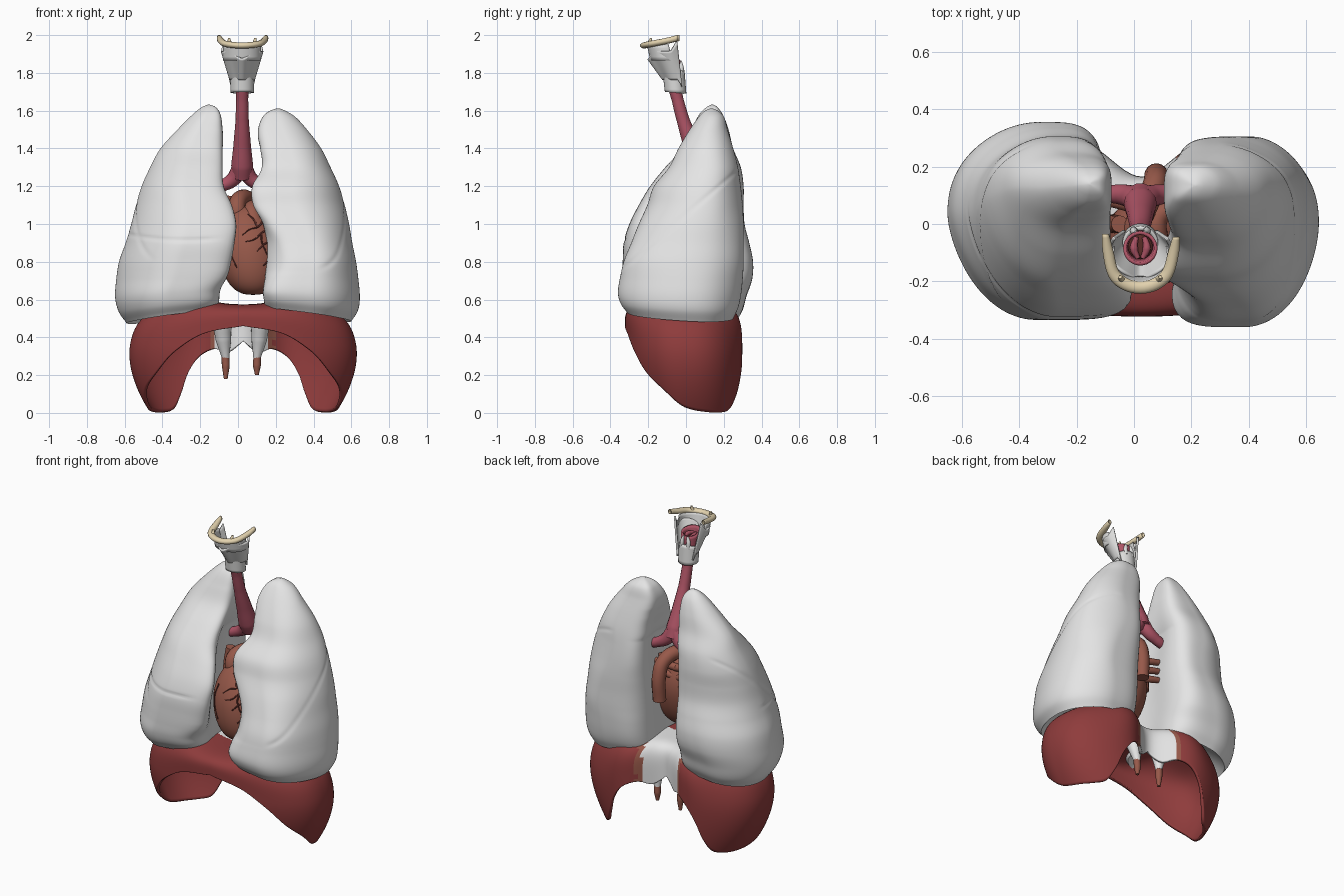
import bpy, bmesh, math
from math import sin, cos, pi, exp, radians

if "Cube" in bpy.data.objects:
    bpy.data.objects.remove(bpy.data.objects["Cube"])

def mat(name, r, g, b):
    m = bpy.data.materials.new(name)
    m.diffuse_color = (r, g, b, 1)
    m.use_nodes = True
    m.node_tree.nodes["Principled BSDF"].inputs["Base Color"].default_value = m.diffuse_color
    return m

LUNG = mat("pale_grey", .78, .78, .78)
CART = mat("cartilage_grey", .72, .72, .71)
RED = mat("muscle_red", .275, .045, .045)
BROWN = mat("heart_brown", .31, .10, .068)
PINK = mat("windpipe_pink", .42, .088, .13)
BONE = mat("bone_cream", .76, .64, .42)
DARK = mat("dark_vessel", .10, .025, .02)

def interp(keys, t):
    """Smooth (Hermite) interpolation of rows (t, a, b, ...)."""
    n = len(keys)
    t = min(max(t, keys[0][0]), keys[-1][0])
    i = max(j for j in range(n - 1) if keys[j][0] <= t)
    k0, k1, k2, k3 = (keys[min(max(j, 0), n - 1)] for j in (i - 1, i, i + 1, i + 2))
    h = k2[0] - k1[0]
    s = (t - k1[0]) / h
    out = []
    for c in range(1, len(k1)):
        m1 = (k2[c] - k0[c]) / (k2[0] - k0[0]) * h
        m2 = (k3[c] - k1[c]) / (k3[0] - k1[0]) * h
        out.append((2*s**3 - 3*s*s + 1) * k1[c] + (s**3 - 2*s*s + s) * m1
                   + (3*s*s - 2*s**3) * k2[c] + (s**3 - s*s) * m2)
    return out

def clamp(t):
    return min(max(t, 0), 1)

def squircle(a, n):
    r = (abs(cos(a))**n + abs(sin(a))**n) ** (-1 / n)
    return r * cos(a), r * sin(a)

def finish(name, me, mats, angle=50):
    ob = bpy.data.objects.new(name, me)
    bpy.context.collection.objects.link(ob)
    if not me.materials:
        for m in mats:
            me.materials.append(m)
    bpy.ops.object.select_all(action='DESELECT')
    ob.select_set(True)
    bpy.context.view_layer.objects.active = ob
    bpy.ops.object.shade_smooth_by_angle(angle=radians(angle))
    return ob

def surface(name, fn, us, vs, mats, wrap=True, cap=False, thick=0, rule=None):
    """Mesh sheet from fn(u, v); optional end cap, thickness and colour rule."""
    bm = bmesh.new()
    rows = [[bm.verts.new(fn(u, v)) for u in us] for v in vs]
    n = len(us)
    for r0, r1 in zip(rows, rows[1:]):
        for i in range(n if wrap else n - 1):
            bm.faces.new((r0[i], r0[(i+1) % n], r1[(i+1) % n], r1[i]))
    if cap:
        bm.faces.new(rows[-1])
    bmesh.ops.remove_doubles(bm, verts=bm.verts, dist=1e-5)
    bmesh.ops.recalc_face_normals(bm, faces=bm.faces)
    if rule:
        for f in bm.faces:
            f.material_index = rule(f.calc_center_median())
    me = bpy.data.meshes.new(name)
    bm.to_mesh(me)
    bm.free()
    ob = finish(name, me, mats)
    if thick:
        s = ob.modifiers.new("thickness", 'SOLIDIFY')
        s.thickness, s.offset = thick, 0
    return ob

def tube(name, pts, m):
    """Smooth round tube through points (x, y, z, radius)."""
    cu = bpy.data.curves.new(name, 'CURVE')
    cu.dimensions, cu.bevel_depth, cu.bevel_resolution = '3D', 1, 5
    cu.resolution_u, cu.use_fill_caps = 10, True
    sp = cu.splines.new('BEZIER')
    sp.bezier_points.add(len(pts) - 1)
    for bp, p in zip(sp.bezier_points, pts):
        bp.co, bp.radius = p[:3], p[3]
        bp.handle_left_type = bp.handle_right_type = 'AUTO'
    tmp = bpy.data.objects.new(name + "_path", cu)
    bpy.context.collection.objects.link(tmp)
    me = bpy.data.meshes.new_from_object(tmp.evaluated_get(bpy.context.evaluated_depsgraph_get()))
    bpy.data.objects.remove(tmp)
    me.materials.clear()
    return finish(name, me, [m])

def ring(n):
    return [2 * pi * i / n for i in range(n)]

def span(a, b, n):
    return [a + (b - a) * i / n for i in range(n + 1)]

# Lungs: rows of (z, medial x, lateral x, front y, back y)
RIGHT = [(.46, -.12, -.59, -.27, .27), (.52, -.10, -.63, -.31, .30), (.60, -.085, -.65, -.33, .32),
         (.70, -.03, -.645, -.335, .35), (.80, .0, -.63, -.335, .355), (.90, .02, -.595, -.33, .335),
         (1.0, .03, -.565, -.30, .31), (1.1, .0, -.54, -.25, .305), (1.2, -.055, -.51, -.19, .305),
         (1.3, -.07, -.465, -.11, .29), (1.4, -.08, -.41, -.02, .25), (1.5, -.085, -.32, .03, .225),
         (1.58, -.095, -.24, .07, .195), (1.62, -.12, -.19, .11, .165), (1.632, -.15, -.16, .135, .145)]
LEFT = [(.47, .15, .60, -.31, .25), (.53, .13, .635, -.345, .275), (.60, .12, .645, -.36, .29),
        (.70, .145, .638, -.35, .30), (.80, .185, .625, -.33, .305), (.90, .175, .605, -.29, .305),
        (1.0, .12, .588, -.25, .305), (1.1, .05, .565, -.205, .30), (1.2, .045, .535, -.17, .29),
        (1.3, .115, .49, -.09, .275), (1.4, .115, .44, -.04, .25), (1.5, .11, .365, .02, .22),
        (1.57, .135, .30, .07, .20), (1.6, .17, .25, .10, .17), (1.612, .205, .22, .13, .14)]

def lung(name, keys, side):
    z0, z1 = keys[0][0], keys[-1][0]
    inner = -.1 if side < 0 else .14

    def fn(a, v):
        z = z0 + (z1 - z0) * max(v, 0)
        xm, xl, yf, yb = interp(keys, z)
        front = sin(a) < 0
        n = (1.7 if side < 0 else 1.9) if front else 2.05
        c, s = squircle(a, n if cos(a) > 0 else (4.5 if front else 3.6))
        cx, cy, hx = (xm + xl) / 2, (yf + yb) / 2, abs(xl - xm) / 2
        y = cy + (yb - yf) / 2 * s
        if c > 0:
            x = cx + side * hx * c
            y += .04 * c * c * (1 - s * s) * clamp((1.5 - z) / .3)
        else:
            # inner side: front edge overlaps the heart, the rest is nearly flat
            g = clamp((s + .95) / .6)
            g = g * g * (3 - 2 * g) * clamp((1.45 - z) / .2)
            hollow = .025 * exp(-(s / .5)**2) * g
            x = cx + c * (cx - xm - g * (inner + side * hollow - xm)) * 1.03
        # fissures, fading out towards the inner side
        fade = clamp((c - (.1 if side > 0 else .4)) / .25)
        f = fade * exp(-((z - 1.05 - .85 * y) / .012)**2)
        if side < 0 and s < .1:
            fade = clamp((c + .65) / .3) * clamp((.1 - s) / .3)
            f = max(f, fade * exp(-((z - .915 - .03 * c * c) / .009)**2))
        k = 1 - .016 * f
        x, y = cx + (x - cx) * k, cy + (y - cy) * k
        # raised inner and front rim of the base
        w = clamp((.75 - z) / .28)
        z += w * (.06 * (1 - c) / 2 + .03 * (1 - s) / 2)
        # hollow base resting on the diaphragm
        if v < 0:
            k = 1 + v
            x, y, z = cx + (x - cx) * k, cy + (y - cy) * k, z * k + (z0 + .04) * (1 - k) + .13 * (1 - k * k)
        return x, y, z
    vs = [-1 + i / 10 for i in range(10)] + span(0, 1, 120)
    surface(name, fn, ring(104), vs, [LUNG], cap=True)

lung("right_lung", RIGHT, -1)
lung("left_lung", LEFT, 1)

# Diaphragm: dome whose rim height varies with the angle from the front
RIM = [(0, .46), (20, .42), (35, .33), (50, .21), (65, .13), (80, .06), (95, .025), (110, .01),
       (125, .006), (136, .025), (145, .11), (151, .21), (158, .30), (166, .34), (172, .32), (176, .345), (180, .38)]

def dome(phi, al):
    deg = math.degrees(phi)
    rim = interp(RIM, min(deg, 360 - deg))[0]
    c, s = squircle(phi, 2.25 if cos(phi) > 0 else 2.4)
    h, p = squircle(al, 5)
    x, y = .6 * s * p, (-.308 if c > 0 else -.325) * c * p
    z = rim + (.565 - rim) * h
    z += .05 * exp(-((abs(x) - .3) / .14)**2) * (1 - p**4)
    q = max(.36 - z, 0) / .36
    if y > 0:
        y *= 1 - .5 * exp(-(x / .16)**2)
    return .027 + x * (1 - .2 * q * q), y * (1 - (.08 if y > 0 else .4) * q * q) - .006, z

def tendon(c):
    d = abs(c.x - .025)
    if c.z > .5 and (d / .36)**2 + ((c.y - .06) / .11)**2 < 1:
        return 1
    if c.y > .04 and d < .16:
        return 1 if d < .135 else 2
    return 0

surface("diaphragm", dome, ring(180), span(0, pi / 2, 60), [RED, LUNG, BROWN], thick=.018, rule=tendon)
for nm, x, dx, zb in (("right_crus", -.065, -.03, .18), ("left_crus", .1, .03, .2)):
    tube(nm + "_tendon", [(x + dx * .6, .115, .47, .05), (x + dx * .4, .135, .39, .042), (x, .15, .29, .02)], LUNG)
    tube(nm + "_muscle", [(x + dx * .1, .148, .32, .02), (x, .15, .25, .021), (x, .15, zb, .01)], BROWN)

# Heart
def heart(lon, lat, k=1.0):
    r, h = max(cos(lat), 0)**.75 * k, sin(lat) * k
    taper = 1 - .22 * max(h, 0)**2
    return (.06 - .02 * h + .165 * r * sin(lon) * taper,
            -.06 + .03 * h - .15 * r * cos(lon) * taper, .86 + .235 * h)

surface("heart", heart, ring(48), span(-pi / 2, pi / 2, 32), [BROWN])

# Coronary vessels on the heart front
BRANCHES = [[(.85, .75), (.4, .55), (.1, .5), (-.2, .35)], [(.9, .5), (.5, .4), (.2, .25), (-.1, .2)],
            [(.4, .55), (.3, .8), (.1, .95)], [(.9, .2), (.55, .15), (.25, -.02)],
            [(.5, .4), (.45, .2), (.6, -.1)], [(1.0, -.2), (.7, -.2), (.45, -.35)],
            [(-.6, .5), (-.7, .1), (-.5, -.4)]]
for i, path in enumerate(BRANCHES):
    tube(f"coronary_vessel_{i}", [(*heart(a, b, 1.005), .0055 - .001 * j) for j, (a, b) in enumerate(path)], DARK)

# Great vessels
tube("aorta", [(.01, -.05, 1.0, .045), (-.005, -.04, 1.1, .045), (.03, .04, 1.14, .043), (.07, .13, 1.1, .042),
               (.077, .165, 1.02, .042), (.075, .165, .86, .04)], BROWN)
tube("pulmonary_trunk", [(.09, -.1, .98, .05), (.075, -.05, 1.07, .045), (.09, .03, 1.09, .035), (.15, .06, 1.08, .025)], BROWN)
tube("vena_cava", [(-.07, 0, .9, .035), (-.065, .0, 1.05, .032), (-.05, 0, 1.15, .03)], BROWN)
for i, z in enumerate((.94, 1.0, 1.06)):
    for nm, s in (("right", -1), ("left", 1)):
        tube(f"{nm}_pulmonary_vessel_{i}", [(.03, .05, z - .02, .024), (.03 + s * .09, .075, z, .021), (.03 + s * .15, .085, z + .01, .018)], BROWN)

# Windpipe and its two main branches
tube("trachea", [(.022, -.065, 1.74, .036), (.022, -.045, 1.66, .032), (.022, -.015, 1.55, .035),
                 (.022, .03, 1.42, .046), (.022, .07, 1.31, .058), (.022, .095, 1.25, .052)], PINK)
for nm, s in (("right", -1), ("left", 1)):
    tube(nm + "_bronchus", [(.022 + s * .012, .085, 1.29, .045), (.022 + s * .05, .1, 1.235, .038),
                            (.022 + s * .1, .105, 1.205, .032), (.022 + s * .17, .105, 1.18, .028)], PINK)

# Larynx
CX = .022

def thyroid(t, v):
    a, e = t * 2.1, max(abs(t) - .82, 0) / .18
    w, d, yc = .062 + .045 * v, .055 + .035 * v, -.05 - .045 * v
    ridge = .015 * exp(-(t / .15)**2)
    z = 1.765 + .15 * v - .04 * v * exp(-(t / .2)**2) + e * (.05 * v - .04 * (1 - v))
    return CX + w * sin(a), yc - d * cos(a) - ridge, z

surface("thyroid_cartilage", thyroid, span(-1, 1, 48), span(0, 1, 14), [CART], wrap=False, thick=.012)

def membrane(t, v):
    a = t * 1.9
    return CX + .098 * sin(a), -.1 - .085 * cos(a) - .02 * v, 1.865 + .085 * v

surface("hyoid_membrane", membrane, span(-1, 1, 32), span(0, 1, 4), [CART], wrap=False, thick=.006)

def cricoid(a, v):
    back = (1 - cos(a)) / 2
    return CX + .055 * sin(a), -.055 - .05 * cos(a) - .01 * v, 1.69 + v * (.085 + .04 * back) + .01 * (1 - back)

surface("cricoid_cartilage", cricoid, ring(40), span(0, 1, 6), [CART], thick=.014)

def lining(a, v):
    r = .038 + .016 * v
    return CX + r * sin(a), -.065 - .02 * v - r * cos(a), 1.73 + .15 * v + .015 * v * cos(a)

surface("larynx_lining", lining, ring(32), span(0, 1, 8), [PINK], thick=.012)
surface("larynx_opening", lambda a, r: (CX + .043 * r * sin(a), -.08 - .043 * r * cos(a), 1.85),
        ring(24), [0, .5, 1], [DARK], thick=.004)
for nm, s in (("right", -1), ("left", 1)):
    tube(nm + "_vocal_fold", [(CX + s * .008, -.12, 1.856, .008), (CX + s * .022, -.085, 1.858, .014), (CX + s * .014, -.045, 1.856, .008)], PINK)
    tube(nm + "_arytenoid_cartilage", [(CX + s * .022, -.022, 1.79, .014), (CX + s * .022, -.025, 1.83, .013), (CX + s * .014, -.03, 1.865, .007)], CART)

# Hyoid bone: flattened bow with two small horns
HYOID = [(-1, -.1, -.035, 1.985), (-.75, -.09, -.1, 1.97), (-.42, -.07, -.175, 1.955), (-.2, -.03, -.21, 1.948),
         (0, CX, -.222, 1.945), (.2, .074, -.21, 1.948), (.42, .115, -.175, 1.955), (.75, .138, -.1, 1.97), (1, .148, -.045, 1.985)]

def hyoid(a, t):
    x, y, z = interp(HYOID, t)
    w = .02 * (1 - .45 * t**4)
    return x + w * cos(a) * sin(t * 1.75), y - w * cos(a) * cos(t * 1.6), z + .015 * sin(a)

surface("hyoid_bone", hyoid, ring(14), span(-1, 1, 40), [BONE], thick=.003)
for nm, s in (("right", -1), ("left", 1)):
    tube(nm + "_hyoid_horn", [(CX + s * .065, -.195, 1.95, .014), (CX + s * .07, -.185, 1.983, .006)], BONE)
